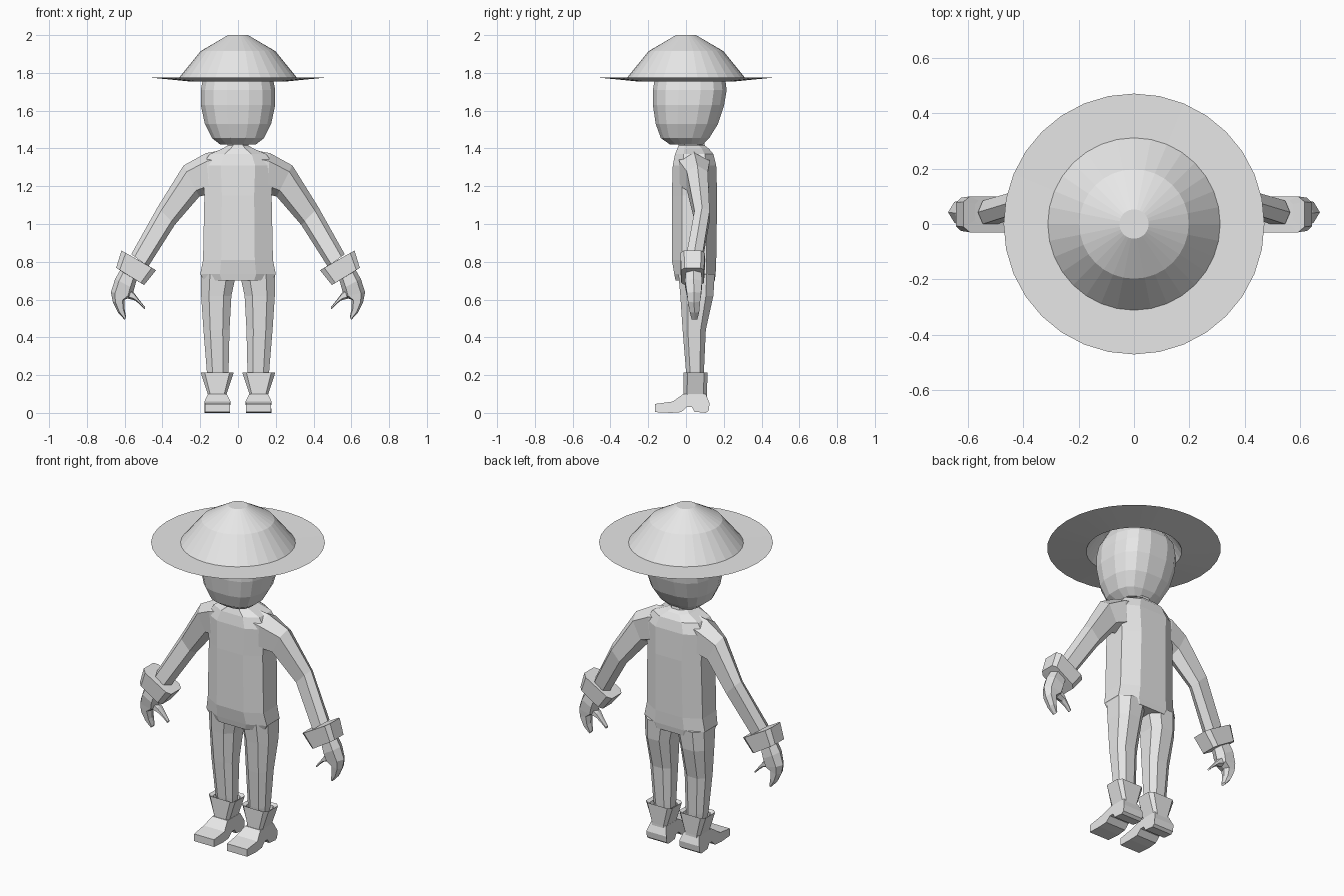
import bpy, bmesh, math

grey = bpy.data.materials.new("plain grey")
grey.diffuse_color = (0.8, 0.8, 0.8, 1)

# Cross-sections in unit coordinates
OCT = [(-.48, -1), (.48, -1), (1, -.55), (1, .55), (.48, 1), (-.48, 1), (-1, .55), (-1, -.55)]
HEX = [(-.6, -1), (.6, -1), (1, 0), (.6, 1), (-.6, 1), (-1, 0)]
BOX = [(-1, -.7), (-.75, -1), (.75, -1), (1, -.7), (1, .7), (.75, 1), (-.75, 1), (-1, .7)]


def superellipse(n, e):
    pts = []
    for i in range(n):
        a = 2 * math.pi * (i + .5) / n
        c, s = math.cos(a), math.sin(a)
        pts.append((math.copysign(abs(c) ** e, c), math.copysign(abs(s) ** e, s)))
    return pts


def loft(name, rings, mirror=False, caps=True, closed=False):
    """Skin a list of equally sized point rings."""
    bm = bmesh.new()
    vs = [[bm.verts.new(p) for p in r] for r in rings]
    n = len(rings[0])
    pairs = list(zip(vs, vs[1:]))
    if closed:
        pairs.append((vs[-1], vs[0]))
    for a, b in pairs:
        for i in range(n):
            j = (i + 1) % n
            bm.faces.new((a[i], a[j], b[j], b[i]))
    if caps:
        bm.faces.new(vs[0][::-1])
        bm.faces.new(vs[-1])
    bmesh.ops.recalc_face_normals(bm, faces=bm.faces)
    me = bpy.data.meshes.new(name)
    bm.to_mesh(me)
    bm.free()
    ob = bpy.data.objects.new(name, me)
    bpy.context.collection.objects.link(ob)
    me.materials.append(grey)
    if mirror:
        m = ob.modifiers.new("mirror", 'MIRROR')
        m.use_mirror_merge = False
    return ob


def level(shape, z, x0, x1, y0, y1):
    """Horizontal ring filling the given extents."""
    return [((x0 + x1) / 2 + u * (x1 - x0) / 2, (y0 + y1) / 2 + v * (y1 - y0) / 2, z)
            for u, v in shape]


def tilted(shape, ox, oz, ix, iz, y0, y1):
    """Ring spanning an outer and an inner point of the limb outline."""
    return [((ox + ix) / 2 + u * (ox - ix) / 2, (y0 + y1) / 2 + v * (y1 - y0) / 2,
             (oz + iz) / 2 + u * (oz - iz) / 2) for u, v in shape]


# Torso with hips and neck: z, half width, front y, back y
torso = [(.70, .178, -.055, .152), (.735, .20, -.062, .157), (.81, .185, -.075, .160),
         (1.15, .178, -.075, .165), (1.31, .19, -.07, .16), (1.37, .15, -.058, .145),
         (1.40, .08, -.045, .12), (1.415, .055, -.04, .10), (1.46, .05, -.04, .09)]
loft("torso", [level(OCT, z, -w, w, a, b) for z, w, a, b in torso])

# Head
head = [(1.42, .095, -.085, .09), (1.455, .14, -.135, .125), (1.53, .178, -.163, .172),
        (1.63, .20, -.178, .205), (1.71, .20, -.178, .218), (1.77, .188, -.168, .21),
        (1.84, .15, -.13, .165), (1.885, .08, -.07, .09)]
loft("head", [level(superellipse(16, .75), z, -w, w, a, b) for z, w, a, b in head])

# Hat: hollow revolved cone with a thin brim
SEG = 32
hat = [(.053, 2.0), (.198, 1.915), (.312, 1.775), (.472, 1.776),
       (.26, 1.755), (.175, 1.885), (.045, 1.96)]
circle = [(math.cos(2 * math.pi * i / SEG), math.sin(2 * math.pi * i / SEG)) for i in range(SEG)]
loft("hat", [level(circle, z, -r, r, -r, r) for r, z in hat])

# Arms
loft("arm", [tilted(HEX, *r) for r in [
    (.09, 1.39, .10, 1.18, -.04, .12), (.17, 1.375, .15, 1.16, -.035, .125),
    (.288, 1.31, .205, 1.145, .005, .115), (.425, 1.09, .335, .995, .045, .125),
    (.565, .84, .475, .775, .0, .085)]], mirror=True)

# Glove cuffs, flaring towards the elbow
loft("glove_cuff", [tilted(BOX, *r) for r in [
    (.575, .835, .475, .78, .0, .085), (.617, .86, .434, .755, -.03, .10),
    (.645, .768, .497, .677, -.025, .095), (.61, .745, .535, .70, .0, .08)]], mirror=True)

# Hands: curled fingers and a thumb
loft("hand", [tilted(HEX, *r) for r in [
    (.615, .77, .535, .71, .0, .08), (.65, .71, .55, .655, -.005, .085),
    (.673, .64, .56, .615, .005, .08), (.662, .585, .60, .60, .01, .075),
    (.635, .53, .60, .55, .02, .07), (.60, .493, .592, .505, .03, .06)]], mirror=True)
loft("thumb", [tilted(HEX, *r) for r in [
    (.60, .61, .585, .67, .015, .07), (.545, .595, .55, .635, .02, .065),
    (.515, .57, .52, .595, .03, .06), (.494, .548, .492, .56, .035, .055)]], mirror=True)

# Legs
loft("leg", [level(OCT, *r) for r in [
    (.14, .055, .15, .01, .09), (.22, .05, .165, .0, .095), (.44, .045, .183, -.018, .105),
    (.62, .035, .195, -.03, .145), (.735, .01, .197, -.04, .152)]], mirror=True)

# Boot shafts, open flared top
loft("boot_shaft", [level(BOX, *r) for r in [
    (.06, .06, .16, .0, .11), (.10, .06, .16, -.012, .11), (.215, .022, .198, -.012, .115),
    (.205, .04, .18, .005, .10), (.15, .055, .165, .01, .095)]], mirror=True)

# Feet: side profile (y, z, half width) with an arched sole
foot = [(-.165, .004, .066), (-.165, .047, .066), (-.07, .06, .069), (-.015, .10, .05),
        (.105, .10, .05), (.125, .05, .066), (.12, .012, .066), (.105, 0, .066),
        (.045, .006, .066), (.03, .032, .066), (.005, .032, .066), (-.025, .004, .066),
        (-.08, 0, .068)]
loft("foot", [[(.109 + s * w, y, z) for y, z, w in foot] for s in (-1, 1)], mirror=True)
